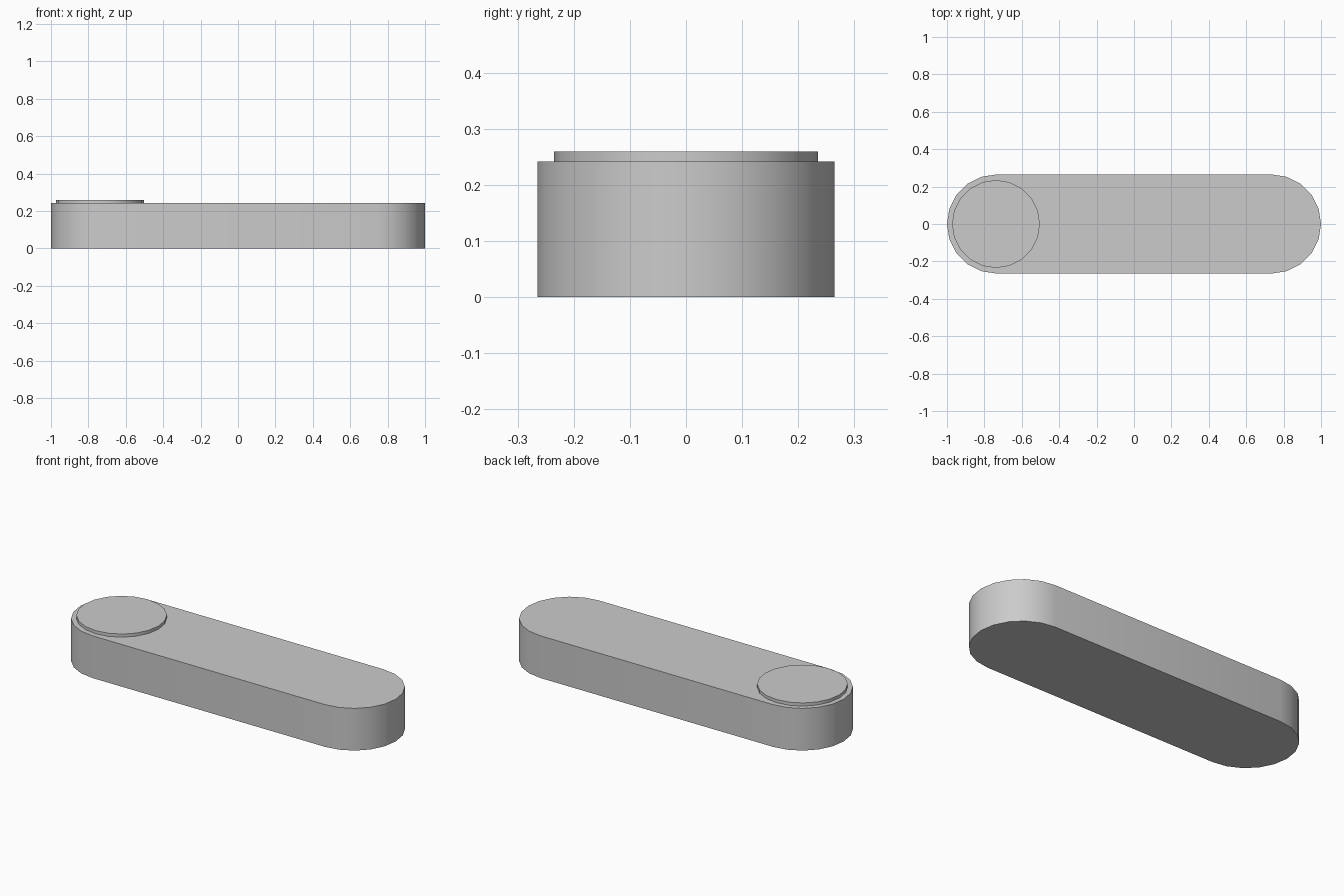
import bpy
import bmesh
from math import cos, sin, pi

cube = bpy.data.objects.get("Cube")
if cube:
    bpy.data.objects.remove(cube, do_unlink=True)

END_X = 0.735     # centre of each rounded end
RADIUS = 0.265    # radius of each rounded end
STEPS = 10        # facets per half circle

grey = bpy.data.materials.new("light_grey")
grey.use_nodes = True
colour = (0.6, 0.6, 0.6, 1)
grey.diffuse_color = colour
grey.node_tree.nodes["Principled BSDF"].inputs["Base Color"].default_value = colour


def half_circle(cx, radius, start):
    return [(cx + radius * cos(start + pi * i / STEPS),
             radius * sin(start + pi * i / STEPS)) for i in range(STEPS + 1)]


def extrude_profile(name, points, bottom, top):
    """Closed solid from a flat outline, with smooth sides and crisp rims."""
    bm = bmesh.new()
    face = bm.faces.new([bm.verts.new((x, y, bottom)) for x, y in points])
    result = bmesh.ops.extrude_face_region(bm, geom=[face], use_keep_orig=True)
    for item in result["geom"]:
        if isinstance(item, bmesh.types.BMVert):
            item.co.z = top
    bmesh.ops.recalc_face_normals(bm, faces=bm.faces)
    mesh = bpy.data.meshes.new(name)
    bm.to_mesh(mesh)
    bm.free()
    mesh.materials.append(grey)
    obj = bpy.data.objects.new(name, mesh)
    bpy.context.collection.objects.link(obj)
    bpy.ops.object.select_all(action="DESELECT")
    obj.select_set(True)
    bpy.context.view_layer.objects.active = obj
    bpy.ops.object.shade_smooth_by_angle(angle=pi / 6)
    return obj


# Long rounded body on a matching base layer
capsule = half_circle(END_X, RADIUS, -pi / 2) + half_circle(-END_X, RADIUS, pi / 2)
extrude_profile("base_layer", capsule, 0, 0.05)
extrude_profile("upper_body", capsule, 0.05, 0.242)

# Raised round pad on the right end
disc = half_circle(-0.738, 0.235, -pi / 2)[:-1] + half_circle(-0.738, 0.235, pi / 2)[:-1]
extrude_profile("round_pad", disc, 0.242, 0.26)
